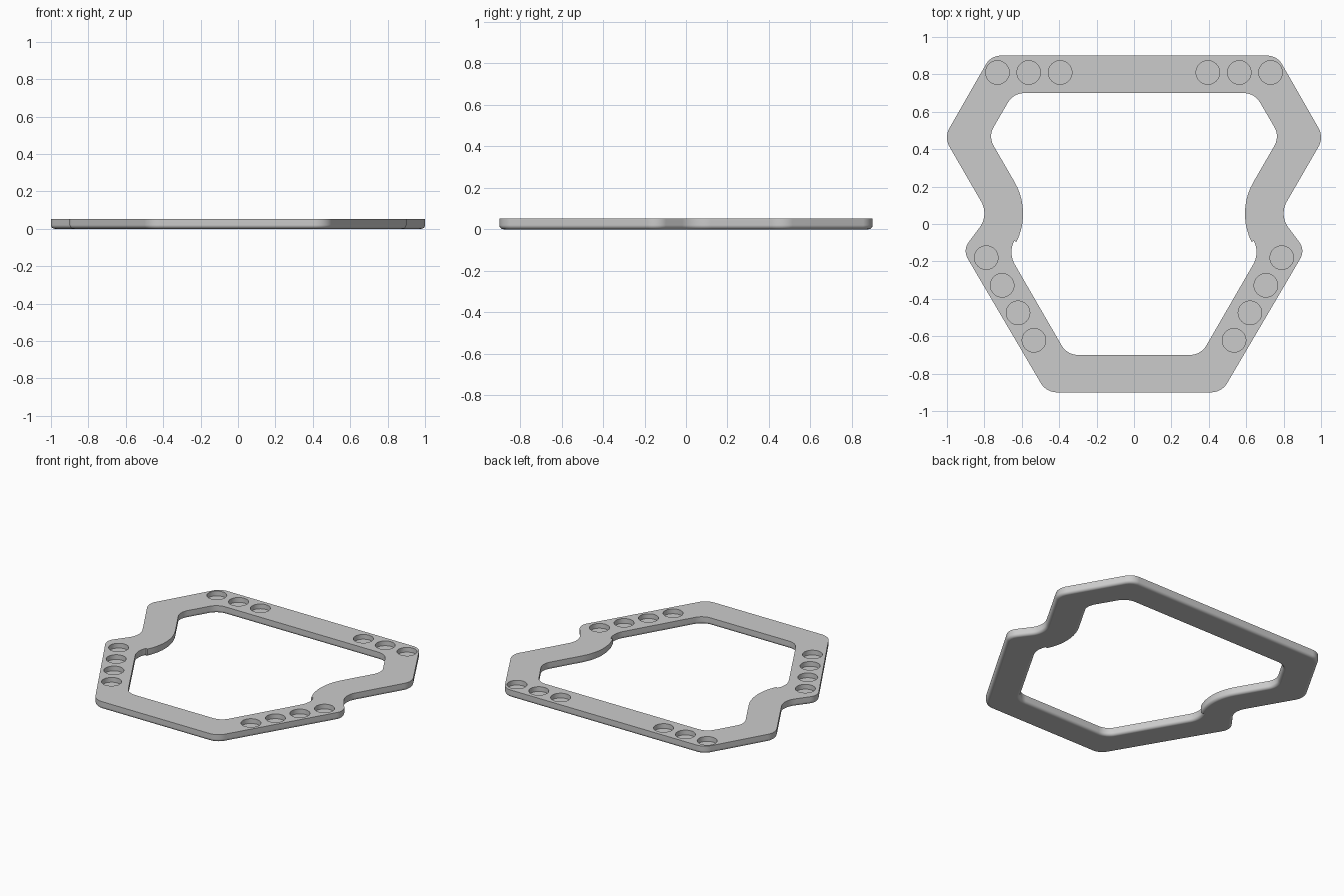
import bpy, bmesh
from math import sin, cos, radians, pi

if "Cube" in bpy.data.objects:
    bpy.data.objects.remove(bpy.data.objects["Cube"])

TOP = 0.053        # plate thickness
ROUND = 0.02       # rounding of the lower edges
HOLE_R, FLOOR = 0.063, 0.02

# right-half outlines, bottom to top: arc centre x, y, radius, start and end angle
OUTER = [(0.412, -0.80, 0.10, -90, -30), (0.82, -0.145, 0.08, -30, 37),
         (0.925, 0.057, 0.125, 217, 150), (0.90, 0.463, 0.10, -30, 30),
         (0.713, 0.81, 0.09, 30, 90)]
INNER = [(0.30, -0.60, 0.10, -90, -30), (0.522, -0.15, 0.133, -30, 26.6),
         (0.931, 0.055, 0.338, 206.6, 150), (0.664, 0.468, 0.10, -30, 30),
         (0.587, 0.60, 0.10, 30, 90)]
HOLES = [(0.395, 0.81), (0.563, 0.81), (0.73, 0.81),
         (0.79, -0.18), (0.705, -0.328), (0.62, -0.475), (0.535, -0.622)]


def outline(arcs, inset, n=10):
    """Mirrored closed outline, moved inwards by inset."""
    pts = []
    for cx, cy, r, a0, a1 in arcs:
        rr = r - inset if a1 > a0 else r + inset
        for i in range(n + 1):
            a = radians(a0 + (a1 - a0) * i / n)
            p = (cx + rr * cos(a), cy + rr * sin(a))
            if not pts or abs(p[0] - pts[-1][0]) + abs(p[1] - pts[-1][1]) > 1e-3:
                pts.append(p)
    return pts + [(-x, y) for x, y in reversed(pts)]


bm = bmesh.new()


def ring(pts, z):
    return [bm.verts.new((x, y, z)) for x, y in pts]


def loop_edges(vs):
    return [bm.edges.get((a, b)) or bm.edges.new((a, b))
            for a, b in zip(vs, vs[1:] + vs[:1])]


def bridge(a, b):
    for i in range(len(a)):
        j = (i + 1) % len(a)
        bm.faces.new((a[i], a[j], b[j], b[i]))


# outer and inner walls with rounded lower edges
top_edges, bottom_edges = [], []
for arcs, side in ((OUTER, 1), (INNER, -1)):
    base = outline(arcs, 0)
    levels = []
    for k in range(6):
        a = k / 5 * pi / 2
        pts = outline(arcs, side * ROUND * (1 - sin(a)))
        if len(pts) != len(base):
            raise ValueError("outline point counts differ")
        levels.append(ring(pts, ROUND * (1 - cos(a))))
    levels.append(ring(base, TOP))
    for lo, hi in zip(levels, levels[1:]):
        bridge(lo, hi)
    bottom_edges += loop_edges(levels[0])
    top_edges += loop_edges(levels[-1])

# blind round pockets on both sides
for hx, hy in HOLES:
    for s in (1, -1):
        pts = [(s * hx + HOLE_R * cos(2 * pi * i / 40),
                hy + HOLE_R * sin(2 * pi * i / 40)) for i in range(40)]
        rim, floor = ring(pts, TOP), ring(pts, FLOOR)
        bridge(floor, rim)
        bm.faces.new(floor)
        top_edges += loop_edges(rim)

# flat top and underside
for edges in (top_edges, bottom_edges):
    bmesh.ops.triangle_fill(bm, edges=edges, use_beauty=True, use_dissolve=False)
bmesh.ops.recalc_face_normals(bm, faces=bm.faces[:])

mesh = bpy.data.meshes.new("frame_plate")
bm.to_mesh(mesh)
bm.free()
plate = bpy.data.objects.new("frame_plate", mesh)
bpy.context.collection.objects.link(plate)
bpy.context.view_layer.objects.active = plate
plate.select_set(True)
bpy.ops.object.shade_smooth_by_angle(angle=radians(30))
weighted = plate.modifiers.new("even_shading", 'WEIGHTED_NORMAL')
weighted.keep_sharp = True
